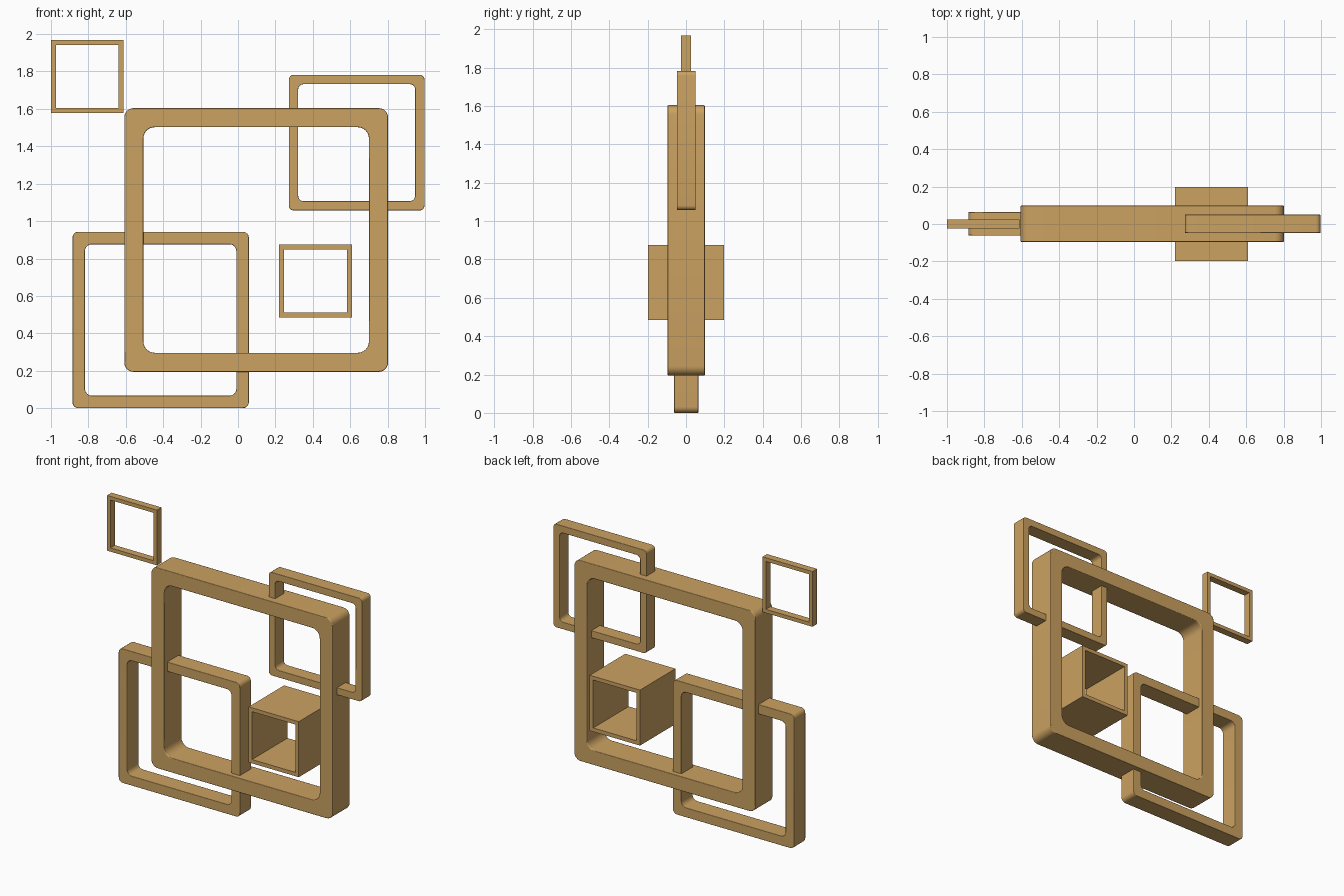
import bpy, bmesh, math

if "Cube" in bpy.data.objects:
    bpy.data.objects.remove(bpy.data.objects["Cube"])

wood = bpy.data.materials.new("warm_oak")
wood.diffuse_color = (0.60, 0.36, 0.12, 1)
wood.use_nodes = True
wood.node_tree.nodes["Principled BSDF"].inputs["Base Color"].default_value = wood.diffuse_color


def loop_points(x0, x1, z0, z1, r, seg):
    """Rectangle outline in XZ, with rounded corners when r > 0."""
    if r == 0:
        return [(x1, z1), (x0, z1), (x0, z0), (x1, z0)]
    pts = []
    corners = [(x1 - r, z1 - r), (x0 + r, z1 - r), (x0 + r, z0 + r), (x1 - r, z0 + r)]
    for k, (cx, cz) in enumerate(corners):
        for i in range(seg + 1):
            a = math.pi / 2 * (k + i / seg)
            pts.append((cx + r * math.cos(a), cz + r * math.sin(a)))
    return pts


def frame(name, x0, z0, size, bar, y0, y1, r_out=0, r_in=0, edge=0):
    """Hollow square frame, extruded from y0 to y1."""
    outer = loop_points(x0, x0 + size, z0, z0 + size, r_out, 6)
    inner = loop_points(x0 + bar, x0 + size - bar, z0 + bar, z0 + size - bar, r_in, 6)
    bm = bmesh.new()
    # Four rings, in order around the bar's cross-section
    rings = [[bm.verts.new((x, y, z)) for x, z in pts]
             for pts, y in ((outer, y0), (outer, y1), (inner, y1), (inner, y0))]
    n = len(outer)
    for k in range(4):
        a, b = rings[k], rings[(k + 1) % 4]
        for i in range(n):
            j = (i + 1) % n
            bm.faces.new((a[i], a[j], b[j], b[i]))
    bmesh.ops.recalc_face_normals(bm, faces=bm.faces)
    me = bpy.data.meshes.new(name)
    bm.to_mesh(me)
    bm.free()
    me.materials.append(wood)
    ob = bpy.data.objects.new(name, me)
    bpy.context.collection.objects.link(ob)
    if r_out:
        bpy.ops.object.select_all(action='DESELECT')
        ob.select_set(True)
        bpy.context.view_layer.objects.active = ob
        bpy.ops.object.shade_smooth_by_angle(angle=math.radians(35))
    # Softened rims
    if edge:
        bev = ob.modifiers.new("rim", 'BEVEL')
        bev.width = edge
        bev.segments = 2
        bev.limit_method = 'ANGLE'
        bev.angle_limit = math.radians(40)
        bev.harden_normals = True
    return ob


# Rounded interlocking frames
frame("large_frame", -0.608, 0.197, 1.41, 0.102, -0.096, 0.098, 0.05, 0.06, 0.006)
frame("lower_left_frame", -0.885, 0.003, 0.943, 0.067, -0.062, 0.064, 0.032, 0.036, 0.004)
frame("upper_right_frame", 0.272, 1.060, 0.725, 0.05, -0.048, 0.05, 0.025, 0.028, 0.003)
# Square-cornered frame and deep cube shelf
frame("small_frame", -1.0, 1.582, 0.388, 0.026, -0.025, 0.025)
frame("cube_shelf", 0.220, 0.487, 0.390, 0.027, -0.197, 0.197)

# Stand the set on the ground
for ob in bpy.context.collection.objects:
    ob.location.z -= 0.003
